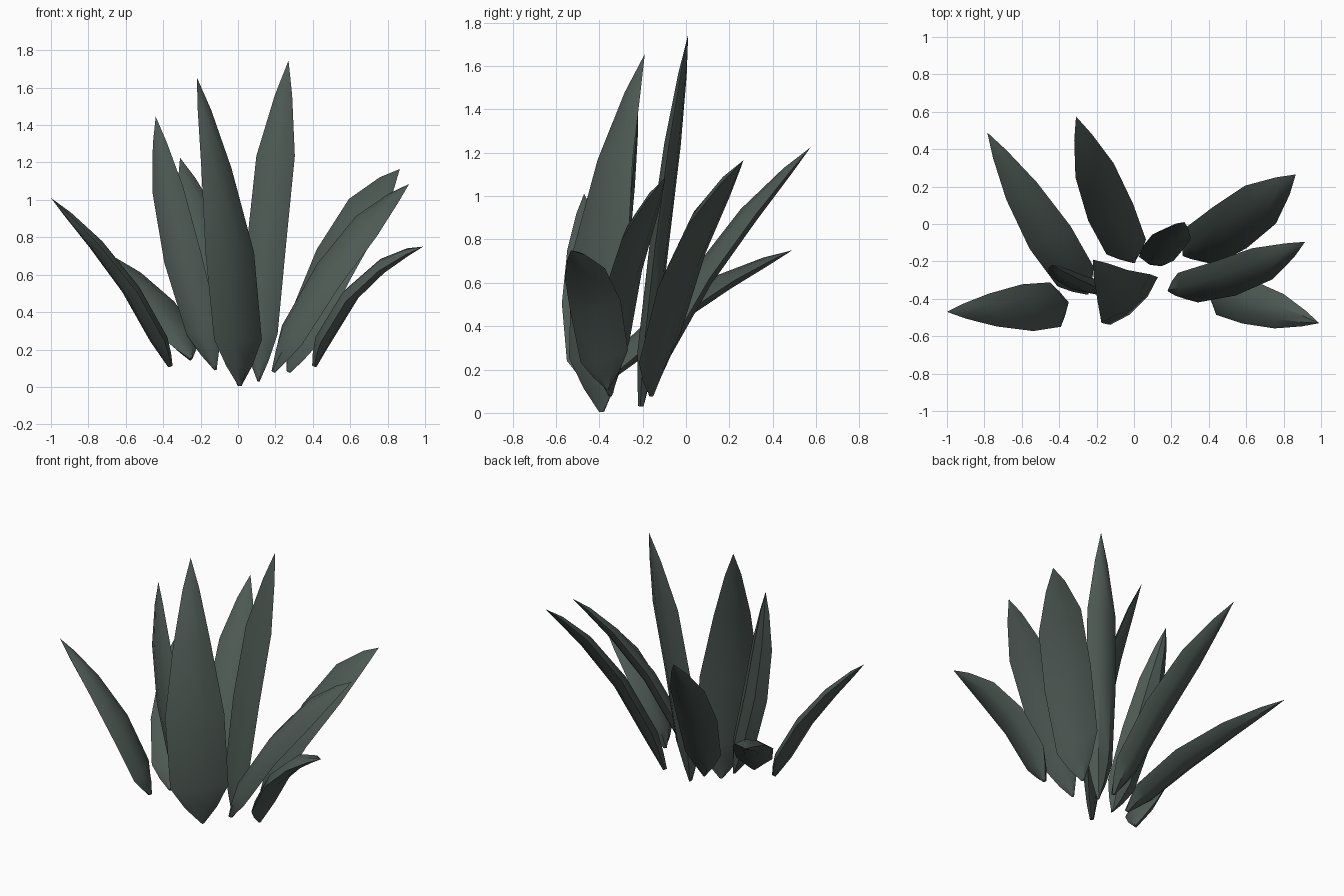
import bpy, bmesh
from mathutils import Vector

if "Cube" in bpy.data.objects:
    bpy.data.objects.remove(bpy.data.objects["Cube"])

mat = bpy.data.materials.new("leaf_green")
mat.diffuse_color = (0.075, 0.1, 0.088, 1)
mat.use_nodes = True
mat.node_tree.nodes["Principled BSDF"].inputs["Base Color"].default_value = mat.diffuse_color


# One fleshy leaf: spine through base, middle and tip, hexagonal section
def leaf(name, base, mid, tip, half, full, low=.88):
    a, m, c, w = (Vector(v) for v in (base, mid, tip, half))
    b = 2 * m - (a + c) / 2              # bend point of the spine
    stations = [(0, .06, .3), (.07, low * .55, .65), (.16, low, 1), (.45, 1, 1),
                (.72, full, .85), (.9, full * .45, .45)]
    bm = bmesh.new()
    rings = []
    for t, width, thick in stations:
        p = a * (1 - t) ** 2 + b * 2 * t * (1 - t) + c * t * t
        tan = ((b - a) * (1 - t) + (c - b) * t).normalized()
        n = w.cross(tan).normalized()
        section = [(-1, 0), (-.4, -.046), (.4, -.046), (1, 0), (.4, .034), (-.4, .034)]
        rings.append([bm.verts.new(p + w * width * u + n * thick * v) for u, v in section])
    for r, s in zip(rings, rings[1:]):
        for i in range(6):
            j = (i + 1) % 6
            bm.faces.new((r[i], r[j], s[j], s[i]))
    end = bm.verts.new(c)
    for i in range(6):
        bm.faces.new((rings[-1][i], rings[-1][(i + 1) % 6], end))
    bm.faces.new(rings[0][::-1])
    bmesh.ops.recalc_face_normals(bm, faces=bm.faces)
    me = bpy.data.meshes.new(name)
    bm.to_mesh(me)
    bm.free()
    me.materials.append(mat)
    ob = bpy.data.objects.new(name, me)
    bpy.context.collection.objects.link(ob)
    bpy.context.view_layer.objects.active = ob
    ob.select_set(True)
    bpy.ops.object.shade_smooth_by_angle(angle=0.6)
    ob.select_set(False)


# Upright centre leaves
leaf("front_tall_leaf", (.01, -.39, .005), (-.055, -.39, .8), (-.22, -.19, 1.655), (.13, .13, 0), .62, .98)
leaf("back_tall_leaf", (.11, -.21, .03), (.16, -.12, .85), (.27, .01, 1.745), (.105, -.012, 0), .98)
leaf("left_tall_leaf", (-.12, -.35, .09), (-.31, -.315, .75), (-.44, -.22, 1.445), (.1, -.02, .02), .82)
# Leaning leaves
leaf("back_leaf", (0, -.2, .1), (-.14, .1, .675), (-.31, .575, 1.225), (.12, .045, 0), .85)
leaf("right_leaf", (.19, -.35, .08), (.52, -.28, .65), (.915, -.095, 1.085), (-.06, .09, .06), .92)
leaf("back_right_leaf", (.27, -.16, .08), (.54, 0, .71), (.865, .265, 1.165), (-.09, .11, .08), .92)
# Low outer leaves
leaf("front_right_low_leaf", (.41, -.36, .11), (.635, -.425, .52), (.99, -.53, .75), (.03, .115, .03), .8, .95)
leaf("front_left_low_leaf", (-.36, -.42, .11), (-.6, -.45, .57), (-1, -.47, 1.01), (-.03, .125, .02), .7, .95)
leaf("back_left_low_leaf", (-.25, -.37, .15), (-.475, -.03, .485), (-.785, .49, .75), (.11, .06, 0), .75)
